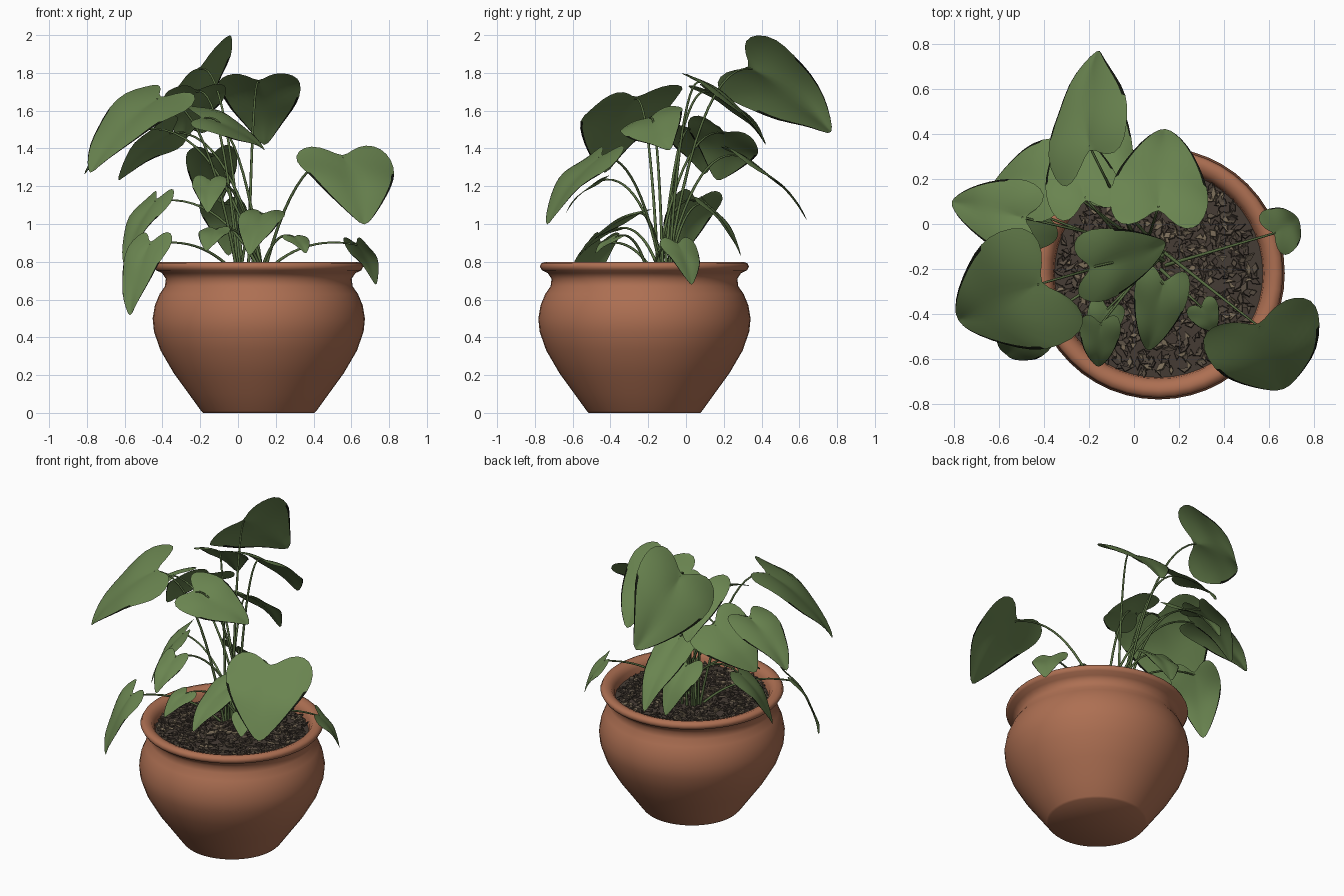
import bpy, bmesh, math, random
from mathutils import Vector, Matrix

random.seed(4)
cube = bpy.data.objects.get("Cube")
if cube:
    bpy.data.objects.remove(cube, do_unlink=True)


def material(name, r, g, b):
    m = bpy.data.materials.new(name)
    m.use_nodes = True
    m.diffuse_color = (r, g, b, 1)
    bsdf = next(n for n in m.node_tree.nodes if n.type == 'BSDF_PRINCIPLED')
    bsdf.inputs["Base Color"].default_value = (r, g, b, 1)
    bsdf.inputs["Roughness"].default_value = 0.8
    return m


terracotta = material("terracotta", 0.42, 0.16, 0.085)
leaf_green = material("leaf green", 0.143, 0.232, 0.08)
leaf_edge = material("withered leaf edge", 0.006, 0.008, 0.004)
stem_green = material("stem green", 0.10, 0.16, 0.055)
earth = material("dark earth", 0.06, 0.045, 0.035)
bark = material("brown bark", 0.1, 0.077, 0.055)
pale_bark = material("pale bark", 0.2, 0.155, 0.1)

POT = Vector((0.11, -0.22, 0))


def finish(name, bm, mats, smooth=True):
    mesh = bpy.data.meshes.new(name)
    bm.to_mesh(mesh)
    bm.free()
    for m in mats:
        mesh.materials.append(m)
    ob = bpy.data.objects.new(name, mesh)
    bpy.context.collection.objects.link(ob)
    for p in mesh.polygons:
        p.use_smooth = smooth
    return ob


def select_only(ob):
    bpy.ops.object.select_all(action='DESELECT')
    bpy.context.view_layer.objects.active = ob
    ob.select_set(True)


def lathe(name, profile, mat, steps=48):
    bm = bmesh.new()
    verts = [bm.verts.new(POT + Vector((r, 0, z))) for r, z in profile]
    edges = [bm.edges.new(pair) for pair in zip(verts, verts[1:])]
    bmesh.ops.spin(bm, geom=verts + edges, cent=POT, axis=(0, 0, 1),
                   angle=math.tau, steps=steps, use_merge=True)
    bmesh.ops.remove_doubles(bm, verts=bm.verts, dist=0.0005)
    bmesh.ops.recalc_face_normals(bm, faces=bm.faces)
    select_only(finish(name, bm, [mat]))
    bpy.ops.object.shade_smooth_by_angle(angle=math.radians(60))


# Pot with a rolled rim, and a bed of soil inside it
lathe("pot", [(0, 0), (0.295, 0), (0.305, 0.01), (0.37, 0.1), (0.45, 0.21),
              (0.52, 0.33), (0.555, 0.43), (0.562, 0.5), (0.55, 0.57),
              (0.525, 0.63), (0.497, 0.67), (0.492, 0.71), (0.512, 0.74),
              (0.543, 0.755), (0.554, 0.775), (0.545, 0.793), (0.52, 0.8),
              (0.49, 0.79), (0.47, 0.76), (0.46, 0.69)], terracotta)
lathe("soil", [(0, 0.73), (0.25, 0.728), (0.465, 0.72)], earth)

# Loose flat bark chips
bm = bmesh.new()
for i in range(900):
    a, r = random.uniform(0, math.tau), 0.45 * math.sqrt(random.random())
    size = [random.uniform(0.018, 0.036), random.uniform(0.009, 0.018),
            random.uniform(0.003, 0.006)]
    rot = Matrix.Rotation(random.uniform(0, math.tau), 4, 'Z') \
        @ Matrix.Rotation(random.uniform(-0.4, 0.4), 4, 'X')
    spot = POT + Vector((r * math.cos(a), r * math.sin(a), random.uniform(0.729, 0.745)))
    new = bmesh.ops.create_cone(bm, cap_ends=True, segments=random.choice((3, 4)),
                                radius1=1, radius2=0.85, depth=2,
                                matrix=Matrix.Translation(spot) @ rot @ Matrix.Diagonal(size + [1]))
    shade = random.choice((0, 0, 1, 1, 2))
    for v in new["verts"]:
        for f in v.link_faces:
            f.material_index = shade
finish("bark_chips", bm, [earth, bark, pale_bark], smooth=False)

# Half outline of a heart-shaped leaf, from the notch round the lobe to the tip
OUTLINE = [(0, 0), (0.12, -0.14), (0.28, -0.22), (0.43, -0.16), (0.5, 0.02),
           (0.47, 0.25), (0.37, 0.48), (0.23, 0.71), (0.1, 0.89), (0, 1)]
ACROSS = (0, 0.25, 0.5, 0.75, 0.94, 1)


def leaf(name, base, tip, roll, width):
    base, tip = Vector(base), Vector(tip)
    length = (tip - base).length
    along = (tip - base).normalized()
    right = along.cross(Vector((0, 0, 1))).normalized()
    up = right.cross(along)
    r = math.radians(roll)
    side, normal = right * math.cos(r) + up * math.sin(r), up * math.cos(r) - right * math.sin(r)
    phase = random.uniform(0, math.tau)

    def place(u, v):
        arch = 0.3 * max(v, -0.2) * (1 - v)
        cup = 0.22 * abs(u) - 0.5 * u * u
        wave = 0.08 * abs(u) * math.sin(9 * v + phase + 2 * u)
        return base + along * v * length + side * u * width + normal * length * (arch + cup + wave)

    bm = bmesh.new()
    last = len(OUTLINE) - 1
    for sign in (1, -1):
        rows = []
        for i, (u, v) in enumerate(OUTLINE):
            mid = i / last
            rows.append([bm.verts.new(place(sign * u * k, mid + (v - mid) * k)) for k in ACROSS])
        for i, (a, b) in enumerate(zip(rows, rows[1:])):
            for k in range(len(ACROSS) - 1):
                quad = [a[k], a[k + 1], b[k + 1], b[k]]
                face = bm.faces.new(quad if sign > 0 else quad[::-1])
                # Withered rim round the tip
                face.material_index = int(k == len(ACROSS) - 2 and i >= last - 4)
    bmesh.ops.remove_doubles(bm, verts=bm.verts, dist=0.0005)
    bmesh.ops.dissolve_degenerate(bm, edges=bm.edges, dist=0.0002)
    ob = finish(name, bm, [leaf_green, leaf_edge])
    soft = ob.modifiers.new("soft", 'SUBSURF')
    soft.levels = soft.render_levels = 1


def stem(name, end):
    end = Vector(end)
    a = random.uniform(0, math.tau)
    start = Vector((0.07 + 0.07 * math.cos(a), -0.15 + 0.06 * math.sin(a), 0.72))
    bend = start.lerp(end, 0.4)
    bend.z = end.z + 0.06
    curve = bpy.data.curves.new(name, 'CURVE')
    curve.dimensions = '3D'
    curve.bevel_depth = 0.0075
    curve.bevel_resolution = 1
    curve.materials.append(stem_green)
    line = curve.splines.new('POLY')
    count = 14
    line.points.add(count - 1)
    for i, p in enumerate(line.points):
        t = i / (count - 1)
        p.co = (*(start.lerp(bend, t).lerp(bend.lerp(end, t), t)), 1)
        p.radius = 1.15 - 0.5 * t
    line.use_smooth = True
    ob = bpy.data.objects.new(name, curve)
    bpy.context.collection.objects.link(ob)
    select_only(ob)
    bpy.ops.object.convert(target='MESH')


# Each leaf: stalk joint, tip, sideways roll in degrees, width
LEAVES = {
    "top_back": ((-.2, .35, 1.82), (-.16, .78, 1.47), 52, .54),
    "big_right": ((-.43, -.27, 1.66), (-.79, -.43, 1.25), 11, .6),
    "big_left": ((.56, -.46, 1.35), (.67, -.74, .98), 0, .55),
    "upper_back": ((.11, .08, 1.75), (.14, .43, 1.4), 0, .45),
    "upper_middle": ((-.18, -.19, 1.56), (.15, -.08, 1.38), -27, .36),
    "far_right": ((-.5, .03, 1.5), (-.82, .1, 1.25), 0, .34),
    "back_right": ((-.36, .2, 1.48), (-.64, .16, 1.22), -28, .42),
    "back_drooping": ((-.14, .28, 1.36), (-.14, .65, 1.0), 0, .28),
    "inner_back": ((-.22, .12, 1.7), (-.3, .42, 1.42), 0, .34),
    "low_front_right": ((-.47, -.46, .89), (-.57, -.58, .5), 0, .28),
    "low_right": ((-.44, .05, 1.12), (-.6, -.06, .77), -4, .32),
    "low_left": ((.63, -.04, .89), (.73, .03, .67), 0, .23),
    "front_middle": ((.13, -.27, 1.05), (.06, -.57, .82), 0, .25),
    "front_small": ((-.12, -.38, .97), (-.17, -.54, .85), 0, .17),
    "front_upper_small": ((-.15, -.45, 1.23), (-.16, -.64, 1.05), 0, .19),
    "front_left_small": ((.3, -.37, .93), (.36, -.48, .84), 0, .15),
    "low_back": ((-.08, .11, 1.1), (-.05, .29, .82), 0, .26),
}
for title, (joint, end, roll, width) in LEAVES.items():
    leaf(title + "_leaf", joint, end, roll, width)
    stem(title + "_stem", joint)
